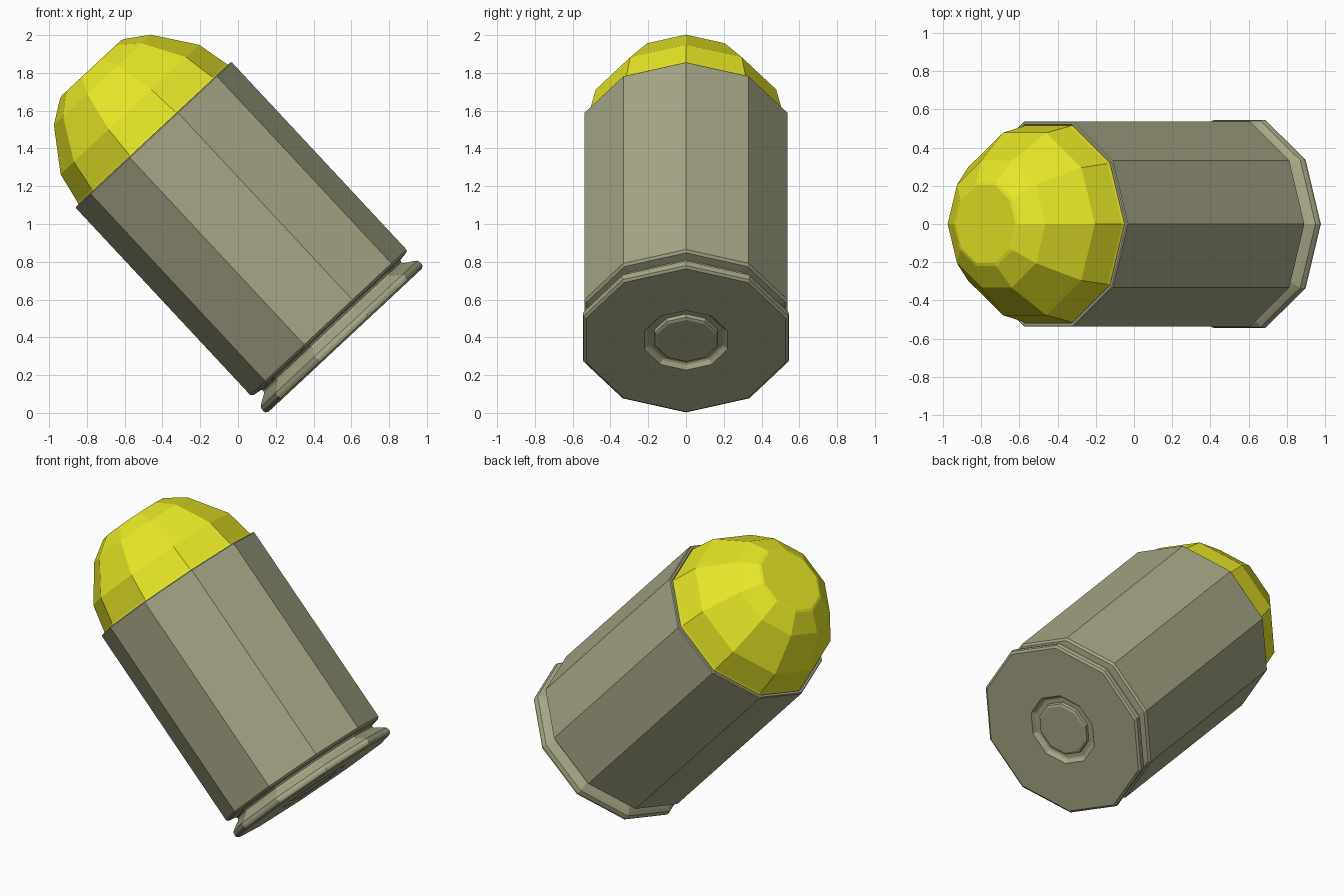
import bpy, bmesh
from math import sin, cos, radians, pi
from mathutils import Matrix

if "Cube" in bpy.data.objects:
    bpy.data.objects.remove(bpy.data.objects["Cube"])

SIDES = 10
TILT = radians(-43)
# Axis offset that keeps the tilted round centred and on the ground
PLACE = Matrix.Translation((0.677 * cos(TILT), 0, -0.677 * sin(TILT))) @ Matrix.Rotation(TILT, 4, 'Y')


def material(name, color):
    m = bpy.data.materials.new(name)
    m.diffuse_color = color
    m.use_nodes = True
    m.node_tree.nodes["Principled BSDF"].inputs["Base Color"].default_value = m.diffuse_color
    return m


def lathe(name, profile, mat):
    """Spin (radius, height) points, listed bottom to top, and cap both ends."""
    bm = bmesh.new()
    rings = [[bm.verts.new((r * cos(2 * pi * i / SIDES), r * sin(2 * pi * i / SIDES), h))
              for i in range(SIDES)] for r, h in profile]
    for a, b in zip(rings, rings[1:]):
        for i in range(SIDES):
            j = (i + 1) % SIDES
            bm.faces.new((a[i], a[j], b[j], b[i]))
    bm.faces.new(rings[0][::-1])
    bm.faces.new(rings[-1])
    bmesh.ops.recalc_face_normals(bm, faces=bm.faces)
    mesh = bpy.data.meshes.new(name)
    bm.to_mesh(mesh)
    bm.free()
    mesh.materials.append(mat)
    obj = bpy.data.objects.new(name, mesh)
    bpy.context.collection.objects.link(obj)
    obj.matrix_world = PLACE
    return obj


metal = material("case_metal", (0.38, 0.38, 0.24, 1))
yellow = material("yellow_tip", (0.8, 0.8, 0.02, 1))

# Case: primer pocket, rounded rim, extractor groove, straight wall, thin lip
lathe("case", [
    (0.205, -0.08), (0.215, -0.085), (0.231, -0.106),
    (0.555, -0.106), (0.570, -0.096), (0.573, -0.080), (0.567, -0.058), (0.545, -0.042),
    (0.505, -0.018), (0.498, -0.005), (0.505, 0.006),
    (0.552, 0.012), (0.565, 0.025),
    (0.565, 1.378), (0.560, 1.384), (0.546, 1.384), (0.540, 1.372),
], metal)

# Primer set inside the pocket
lathe("primer", [(0.158, -0.106), (0.173, -0.100), (0.178, -0.07)], metal)

# Rounded bullet with a flat nose
lathe("bullet", [
    (0.538, 1.36), (0.542, 1.385), (0.538, 1.395),
    (0.502, 1.565), (0.350, 1.780), (0.232, 1.859), (0.215, 1.865),
], yellow)
